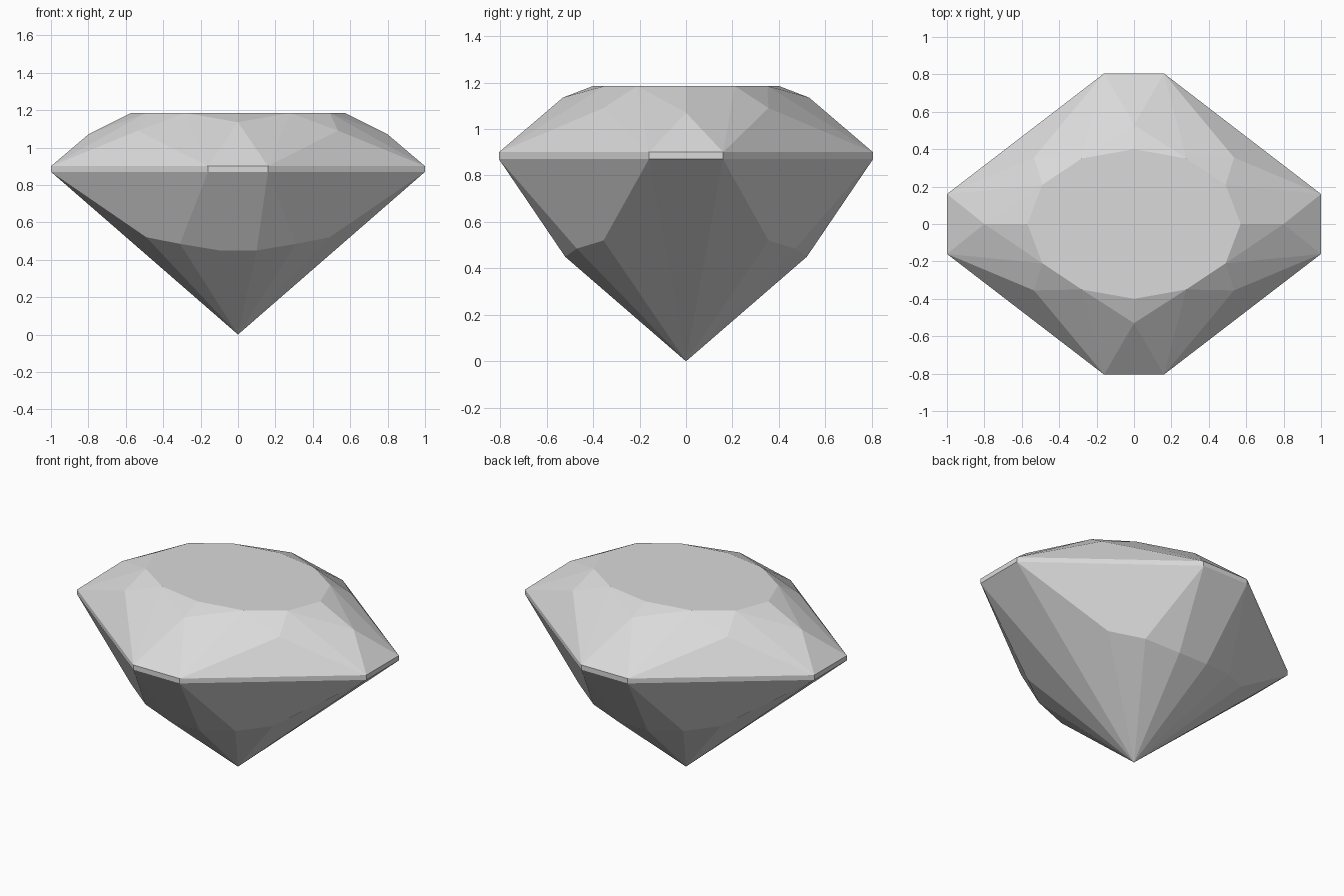
import bpy
import bmesh
from math import radians

cube = bpy.data.objects.get("Cube")
if cube:
    bpy.data.objects.remove(cube, do_unlink=True)

# Heights of the main levels
TABLE, GIRDLE_TOP, GIRDLE_LOW = 1.185, 0.90, 0.87

# Rings of one quarter, each running from the back axis to the side axis
table = [(x, y, TABLE) for x, y in
         ((0, 0.40), (0.28, 0.35), (0.49, 0.21), (0.57, 0))]
outline = ((0, 0.805), (0.16, 0.805), (1, 0.16), (1, 0))
upper = [(x, y, GIRDLE_TOP) for x, y in outline]
lower = [(x, y, GIRDLE_LOW) for x, y in outline]
star = [(0, 0.53, 1.135), (0.535, 0.355, 1.09), (0.8, 0, 1.07)]
pavilion = [(0, 0.52, 0.45), (0.10, 0.52, 0.45),
            (0.31, 0.47, 0.485), (0.49, 0.355, 0.52)]
centre = (0, 0, TABLE)
culet = (0, 0, 0)

# Table
facets = [[centre] + table]

# Crown stars, crown triangles, girdle band and lower pavilion
for i in range(3):
    facets.append((table[i], table[i + 1], star[i]))
    facets.append((star[i], upper[i], upper[i + 1]))
    facets.append((upper[i], upper[i + 1], lower[i + 1], lower[i]))
    facets.append((pavilion[i], pavilion[i + 1], culet))

# Crown kites, split along the line from table to girdle
for i in (1, 2):
    for s in (star[i - 1], star[i]):
        facets.append((s, table[i], upper[i]))

# Upper pavilion and side facets
facets += [(lower[0], lower[1], pavilion[1], pavilion[0]),
           (lower[1], pavilion[1], pavilion[2]),
           (lower[1], pavilion[2], pavilion[3], lower[2]),
           (lower[2], pavilion[3], culet),
           (lower[2], lower[3], culet)]

# Reflect the quarter into all four and weld it
bm = bmesh.new()
for sx in (1, -1):
    for sy in (1, -1):
        for facet in facets:
            bm.faces.new([bm.verts.new((x * sx, y * sy, z))
                          for x, y, z in facet])
bmesh.ops.remove_doubles(bm, verts=bm.verts[:], dist=0.001)
bmesh.ops.dissolve_limit(bm, angle_limit=radians(0.2),
                         verts=bm.verts[:], edges=bm.edges[:])
bmesh.ops.recalc_face_normals(bm, faces=bm.faces[:])

mesh = bpy.data.meshes.new("cut_gem")
bm.to_mesh(mesh)
bm.free()
gem = bpy.data.objects.new("cut_gem", mesh)
bpy.context.collection.objects.link(gem)

# Plain light grey stone
grey = bpy.data.materials.new("light_grey")
grey.use_nodes = True
colour = (0.7, 0.7, 0.7, 1)
grey.diffuse_color = colour
grey.node_tree.nodes["Principled BSDF"].inputs["Base Color"].default_value = colour
mesh.materials.append(grey)
